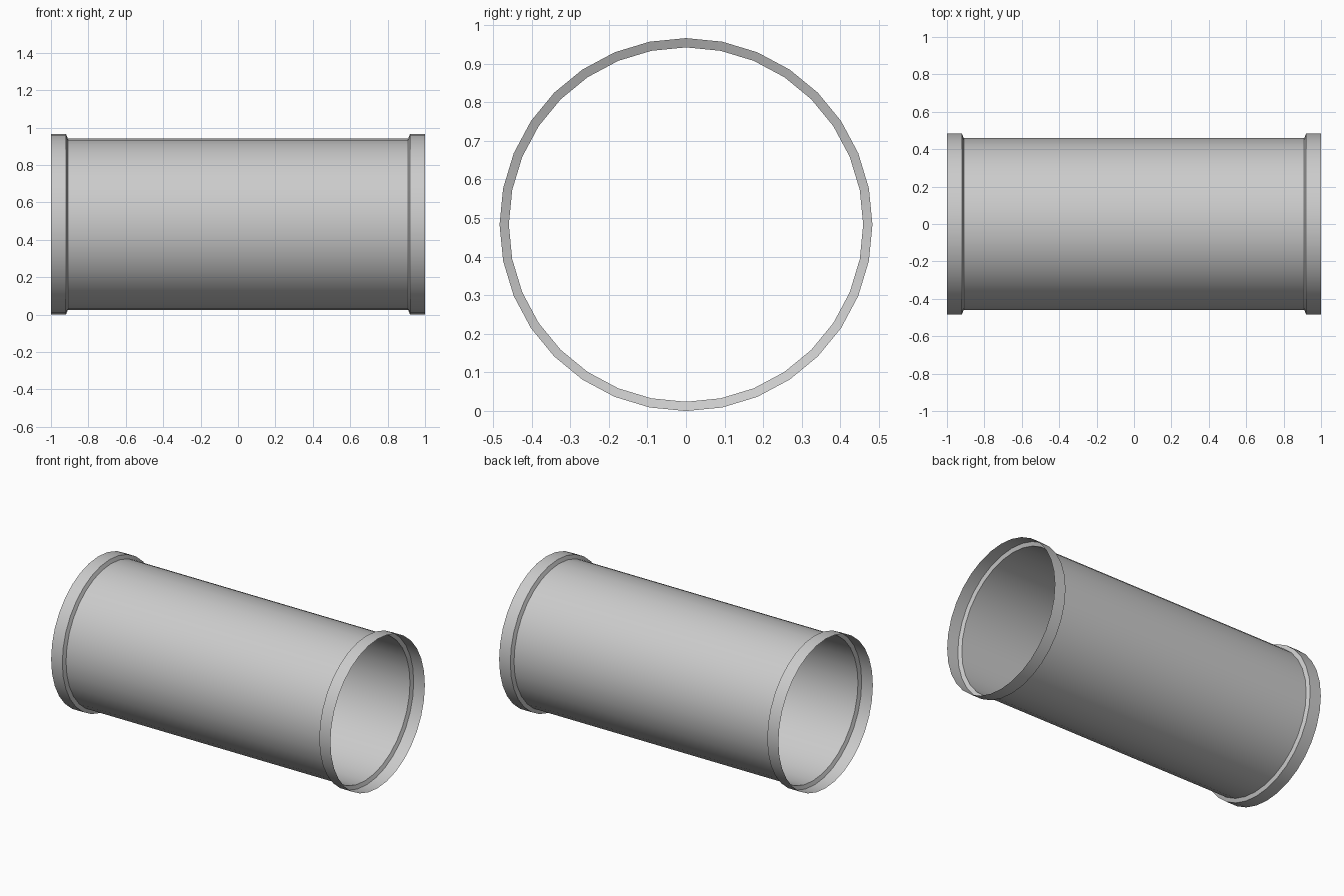
import bpy, bmesh, math

if "Cube" in bpy.data.objects:
    bpy.data.objects.remove(bpy.data.objects["Cube"])

SEGMENTS = 32
R_BODY, R_COLLAR = 0.459, 0.483


def open_tube(name, profile):
    """Revolve an (x, radius) profile around the horizontal tube axis."""
    bm = bmesh.new()
    rings = []
    for x, r in profile:
        rings.append([bm.verts.new((x,
                                    r * math.sin(2 * math.pi * i / SEGMENTS),
                                    r * math.cos(2 * math.pi * i / SEGMENTS)))
                      for i in range(SEGMENTS)])
    for a, b in zip(rings, rings[1:]):
        for i in range(SEGMENTS):
            j = (i + 1) % SEGMENTS
            bm.faces.new((a[i], a[j], b[j], b[i]))
    bm.normal_update()
    # make the normals point away from the axis
    f = bm.faces[:][0]
    c = f.calc_center_median()
    if f.normal.y * c.y + f.normal.z * c.z < 0:
        bmesh.ops.reverse_faces(bm, faces=bm.faces[:])
    mesh = bpy.data.meshes.new(name)
    bm.to_mesh(mesh)
    bm.free()
    obj = bpy.data.objects.new(name, mesh)
    bpy.context.collection.objects.link(obj)
    obj.location.z = R_COLLAR
    bpy.ops.object.select_all(action='DESELECT')
    obj.select_set(True)
    bpy.context.view_layer.objects.active = obj
    bpy.ops.object.shade_smooth_by_angle(angle=math.radians(30))
    return obj


# thin-walled pipe with a stepped, flared collar at each open end
half = [(0.91, R_BODY), (0.92, R_COLLAR), (1.0, R_COLLAR)]
open_tube("pipe", [(-x, r) for x, r in reversed(half)] + half)
